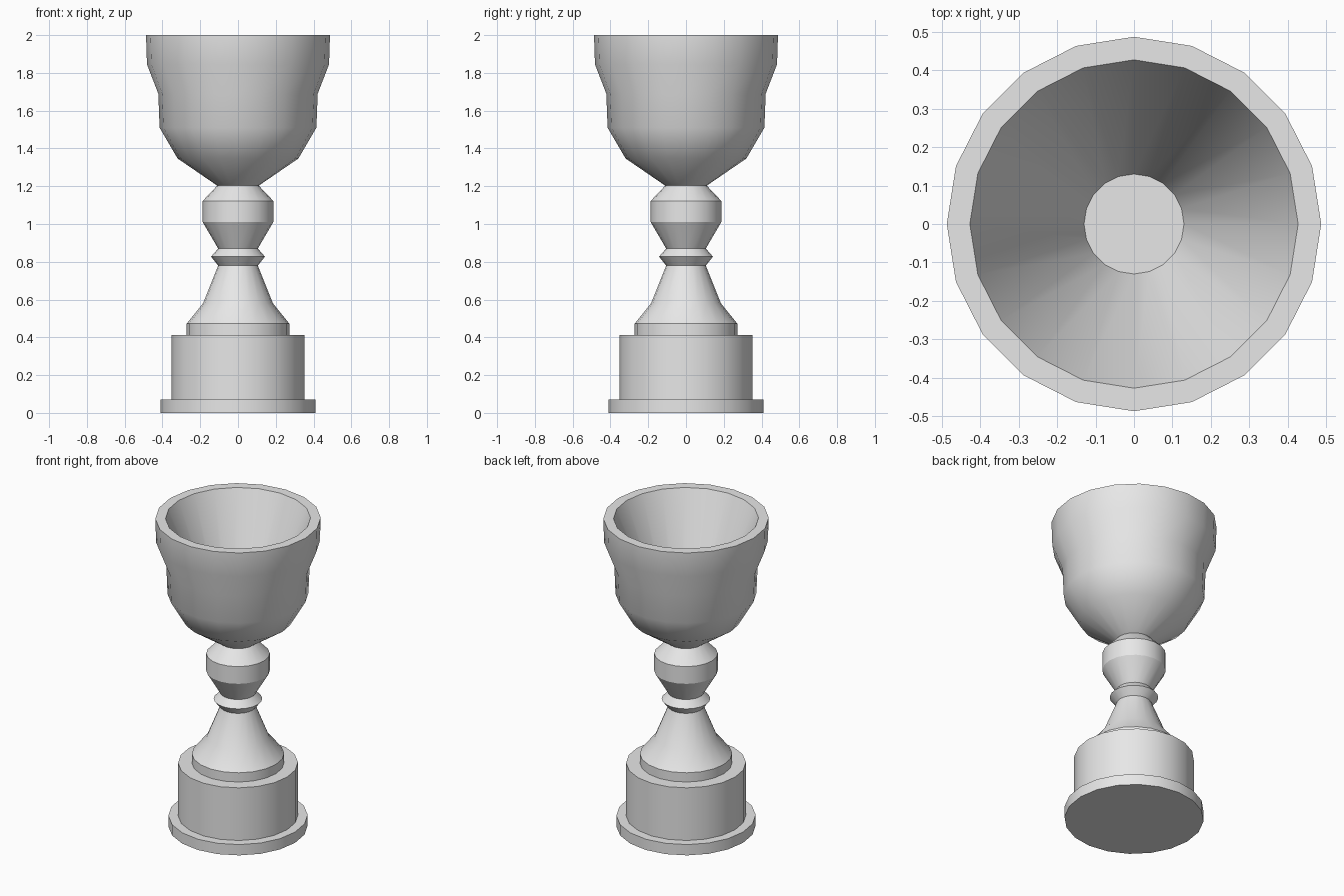
import bpy
import bmesh
from math import cos, sin, tau, radians

SIDES = 20

cube = bpy.data.objects.get("Cube")
if cube:
    bpy.data.objects.remove(cube, do_unlink=True)

metal = bpy.data.materials.new("light_grey")
metal.use_nodes = True
metal.diffuse_color = (0.8, 0.8, 0.8, 1)
metal.node_tree.nodes["Principled BSDF"].inputs["Base Color"].default_value = (0.8, 0.8, 0.8, 1)


def lathe(name, profile, cap_start=False, cap_end=False):
    """Turn a (radius, height) profile about z, optionally closing its ends."""
    bm = bmesh.new()
    rings = [[bm.verts.new((r * cos(tau * i / SIDES), r * sin(tau * i / SIDES), z))
              for i in range(SIDES)] for r, z in profile]
    for low, high in zip(rings, rings[1:]):
        for i in range(SIDES):
            j = (i + 1) % SIDES
            bm.faces.new((low[i], low[j], high[j], high[i]))
    if cap_start:
        bm.faces.new(rings[0][::-1])
    if cap_end:
        bm.faces.new(rings[-1])
    mesh = bpy.data.meshes.new(name)
    bm.to_mesh(mesh)
    bm.free()
    mesh.materials.append(metal)
    obj = bpy.data.objects.new(name, mesh)
    bpy.context.collection.objects.link(obj)
    bpy.ops.object.select_all(action='DESELECT')
    obj.select_set(True)
    bpy.context.view_layer.objects.active = obj
    bpy.ops.object.shade_smooth_by_angle(angle=radians(30))
    return obj


# Foot disc and drum-shaped plinth
lathe("foot", [(0.41, 0), (0.41, 0.07), (0.353, 0.07)], cap_start=True)
lathe("plinth", [(0.353, 0.07), (0.353, 0.412), (0.272, 0.412)])

# Stem: stepped flare, thin collar and bulging knob
lathe("stem_flare", [(0.272, 0.412), (0.272, 0.472), (0.185, 0.58), (0.105, 0.78)])
lathe("collar", [(0.105, 0.78), (0.143, 0.827), (0.105, 0.87)])
lathe("knob", [(0.105, 0.87), (0.187, 1.01), (0.187, 1.122), (0.11, 1.203)])

# Cup: outer wall, flat rim, then the tapering hollow down to its floor
lathe("cup", [(0.11, 1.203), (0.32, 1.347), (0.415, 1.51), (0.422, 1.69),
              (0.482, 1.845), (0.487, 2.0), (0.427, 2.0), (0.13, 1.27)], cap_end=True)
